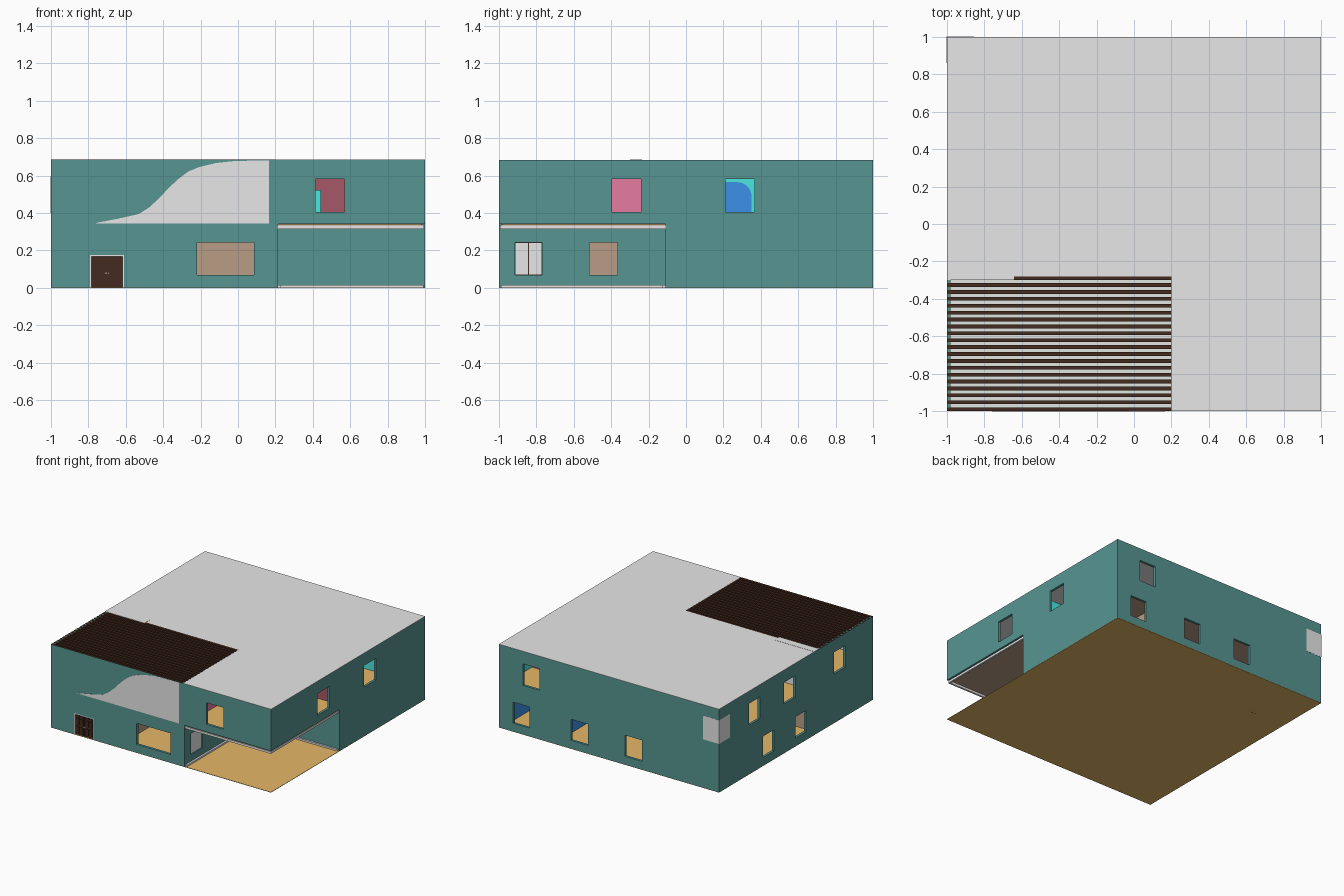
import bpy, bmesh, math

if "Cube" in bpy.data.objects:
    bpy.data.objects.remove(bpy.data.objects["Cube"])

def mat(name, r, g, b):
    m = bpy.data.materials.new(name)
    m.diffuse_color = (r, g, b, 1)
    m.use_nodes = True
    m.node_tree.nodes["Principled BSDF"].inputs["Base Color"].default_value = m.diffuse_color
    return m

WHITE = mat("white", .8, .8, .8)
TEAL = mat("teal", .095, .30, .285)
ORANGE = mat("floor_orange", .79, .47, .14)
PINK = mat("pink", .8, .196, .364)
ROSE = mat("rose", .39, .097, .14)
BLUE = mat("blue", .045, .285, .8)
TURQ = mat("turquoise", .07, .8, .74)
BROWN = mat("dark_brown", .06, .024, .014)
TAN = mat("tan", .49, .336, .236)
GLASS = mat("pale_glass", .75, .8, .76)

def finish(name, bm, *mats):
    me = bpy.data.meshes.new(name)
    bm.to_mesh(me)
    bm.free()
    ob = bpy.data.objects.new(name, me)
    bpy.context.collection.objects.link(ob)
    for m in mats:
        me.materials.append(m)
    return ob

def add_box(bm, x0, x1, y0, y1, z0, z1):
    vs = bmesh.ops.create_cube(bm, size=1)["verts"]
    for v in vs:
        v.co = (x1 if v.co.x > 0 else x0, y1 if v.co.y > 0 else y0, z1 if v.co.z > 0 else z0)

def boxes(name, m, *dims):
    bm = bmesh.new()
    for d in dims:
        add_box(bm, *d)
    return finish(name, bm, m)

def wall(name, axis, pos, sign, u, z, holes=(), outer=TEAL, inner=TAN, t=.02):
    """Wall facing sign*axis; holes are (u0, u1, z0, z1); thickness grows inward."""
    us = sorted({*u, *[h[i] for h in holes for i in (0, 1)]})
    zs = sorted({*z, *[h[i] for h in holes for i in (2, 3)]})
    bm = bmesh.new()
    pt = (lambda a, b: (pos, a, b)) if axis == "x" else (lambda a, b: (a, pos, b))
    grid = [[bm.verts.new(pt(a, b)) for b in zs] for a in us]
    flip = (sign < 0) if axis == "x" else (sign > 0)
    for i in range(len(us) - 1):
        for j in range(len(zs) - 1):
            a, b = (us[i] + us[i + 1]) / 2, (zs[j] + zs[j + 1]) / 2
            if any(h[0] < a < h[1] and h[2] < b < h[3] for h in holes):
                continue
            q = [grid[i][j], grid[i + 1][j], grid[i + 1][j + 1], grid[i][j + 1]]
            bm.faces.new(q[::-1] if flip else q)
    bmesh.ops.delete(bm, geom=[v for v in bm.verts if not v.link_faces], context="VERTS")
    ob = finish(name, bm, outer, inner)
    s = ob.modifiers.new("thickness", "SOLIDIFY")
    s.thickness, s.offset, s.material_offset = t, -1, 1
    return ob

def panel(name, m, pts, axis, pos, t):
    """Flat outline pushed out by t along an axis."""
    bm = bmesh.new()
    f = bm.faces.new([bm.verts.new((pos, a, b) if axis == "x" else (a, pos, b)) for a, b in pts])
    r = bmesh.ops.extrude_face_region(bm, geom=[f])
    for v in r["geom"]:
        if isinstance(v, bmesh.types.BMVert):
            v.co["xyz".index(axis)] += t
    bmesh.ops.recalc_face_normals(bm, faces=bm.faces)
    return finish(name, bm, m)

LO, UP, MID, TOP = (.07, .243), (.405, .582), .342, .683
lo = lambda a, b: (a, b, *LO)
up = lambda a, b: (a, b, *UP)
LZ, UZ = (.003, MID), (MID, TOP)

# Floors and roof
boxes("ground_floor", ORANGE, (-1, 1, -1, 1, 0, .003))
boxes("upper_floor", ORANGE, (-.98, .98, -.98, .98, .338, .348))
boxes("lower_ceiling", TAN, (-.98, .99, -.99, .98, .333, .338))
boxes("roof", WHITE, (-1, 1, -.28, 1, TOP, .685), (.2, 1, -1, -.28, TOP, .685))

# Lower outside walls, with the open corner at the front right
wall("lower_front_wall", "y", -1, -1, (-1, .215), LZ, [(-.79, -.61, .003, .175), lo(-.22, .085)])
wall("lower_left_wall", "x", -1, -1, (-.98, .98), LZ, [lo(.285, .43), lo(-.13, .01)])
wall("lower_back_wall", "y", 1, 1, (-1, 1), LZ, [lo(.72, .87), lo(.19, .345), lo(-.3, -.145)])
wall("lower_right_wall", "x", 1, 1, (-.11, .98), LZ, inner=BLUE)
wall("carport_side_wall", "x", .215, 1, (-.98, -.09), LZ, [lo(-.915, -.77), lo(-.515, -.365)])
wall("carport_back_wall", "y", -.11, -1, (.215, .98), LZ)

# Upper outside walls
wall("upper_front_wall_left", "y", -1, -1, (-1, .2), UZ, inner=WHITE)
wall("upper_front_wall_right", "y", -1, -1, (.2, 1), UZ, [up(.415, .57)], inner=PINK)
wall("upper_left_wall", "x", -1, -1, (-.98, .98), UZ,
     [up(.47, .61), up(.01, .155), up(-.64, -.49)], inner=WHITE)
wall("upper_back_wall", "y", 1, 1, (-1, 1), UZ, [up(.63, .78)], inner=PINK)
wall("upper_right_wall_front", "x", 1, 1, (-.98, -.05), UZ, [up(-.395, -.24)], inner=PINK)
wall("upper_right_wall_back", "x", 1, 1, (-.05, .98), UZ, [up(.21, .365)], inner=TURQ)

# Inside walls
wall("terrace_back_wall", "y", -.28, -1, (-.98, .2), UZ, outer=TEAL, inner=WHITE)
wall("terrace_side_wall", "x", .2, -1, (-.98, -.05), UZ, outer=TEAL, inner=PINK)
wall("rose_wall", "y", -.05, -1, (.2, .98), UZ, [(.3, .44, MID, .52)], ROSE, TURQ)
wall("turquoise_wall", "x", .3, 1, (-.03, .6), UZ, outer=TURQ, inner=WHITE)
wall("pink_wall", "y", .6, 1, (.3, .98), UZ, outer=PINK, inner=TURQ)
wall("pink_side_wall", "x", .3, 1, (.6, .98), UZ, outer=PINK, inner=WHITE)
wall("front_room_wall", "y", -.3, -1, (-.98, .195), LZ, outer=TAN)
wall("front_room_side", "x", -.4, 1, (-.98, -.3), LZ, outer=TAN)
wall("blue_wall", "x", .5, -1, (-.09, .98), LZ, outer=BLUE)
wall("back_room_wall", "y", .56, 1, (-.98, -.4), LZ, outer=TAN)
boxes("inner_door", BROWN, (-.83, -.67, .555, .57, -.0, .18))

# Blue arch on the turquoise wall
arch = [(.03, .35), (.35, .35), (.35, .49)]
arch += [(.275 + .075 * math.cos(a * math.pi / 16), .49 + .075 * math.sin(a * math.pi / 16)) for a in range(1, 9)]
panel("blue_arch", BLUE, arch + [(.03, .565)], "x", .3, .008)

# White swoosh on the front and white corner window
swoosh = [(-.76, .347), (-.64, .37), (-.53, .395), (-.475, .43), (-.42, .48), (-.37, .535), (-.315, .585),
          (-.265, .622), (-.21, .645), (-.12, .667), (-.02, .678), (.165, .682), (.165, .345), (-.76, .345)]
panel("front_swoosh", WHITE, swoosh, "y", -1, -.001)
boxes("corner_window", WHITE, (-1.001, -.855, .99, 1.001, .4, .595), (-1.001, -.99, .86, 1.001, .4, .595))

# White trim around the open corner
boxes("carport_crown", WHITE, (.215, .99, -.125, -.11, .315, .333), (.215, .23, -.99, -.11, .315, .333),
      (.215, .99, -.995, -.98, .315, .333), (.98, .995, -.99, -.11, .315, .333))
boxes("carport_skirting", WHITE, (.215, .99, -.125, -.11, .003, .016), (.215, .23, -.99, -.11, .003, .016))

# White window in the carport wall
boxes("carport_window_panes", WHITE, (.198, .208, -.912, -.845, .072, .241), (.198, .208, -.84, -.773, .072, .241))
boxes("carport_window_backing", BROWN, (.197, .2, -.915, -.77, .07, .243))

# Double front door
boxes("door_frame", WHITE, (-.79, -.782, -1, -.98, .003, .175), (-.618, -.61, -1, -.98, .003, .175),
      (-.782, -.618, -1, -.98, .167, .175))
leaves, raised = [], []
for x in (-.782, -.699):
    leaves.append((x, x + .081, -.99, -.982, .003, .167))
    for z0, z1 in ((.015, .07), (.085, .135), (.143, .16)):
        for dx in (.01, .045):
            raised.append((x + dx, x + dx + .026, -.995, -.99, z0, z1))
boxes("door_leaves", BROWN, *leaves)
boxes("door_panels", BROWN, *raised)
boxes("door_handles", WHITE, (-.708, -.704, -.998, -.99, .074, .082), (-.696, -.692, -.998, -.99, .074, .082))

# Pergola slats over the terrace, glazing below and a cap at the corner
pitch = .7 / 19.0
boxes("pergola_slats", BROWN, *[(-.9995, .2, -.9995 + i * pitch, -.9795 + i * pitch, .668, .685) for i in range(20)])
boxes("pergola_glass", GLASS, (-.98, .2, -.98, -.28, .662, .666))
boxes("pergola_cap", WHITE, (-1, -.64, -.3, -.235, .6845, .6865))
